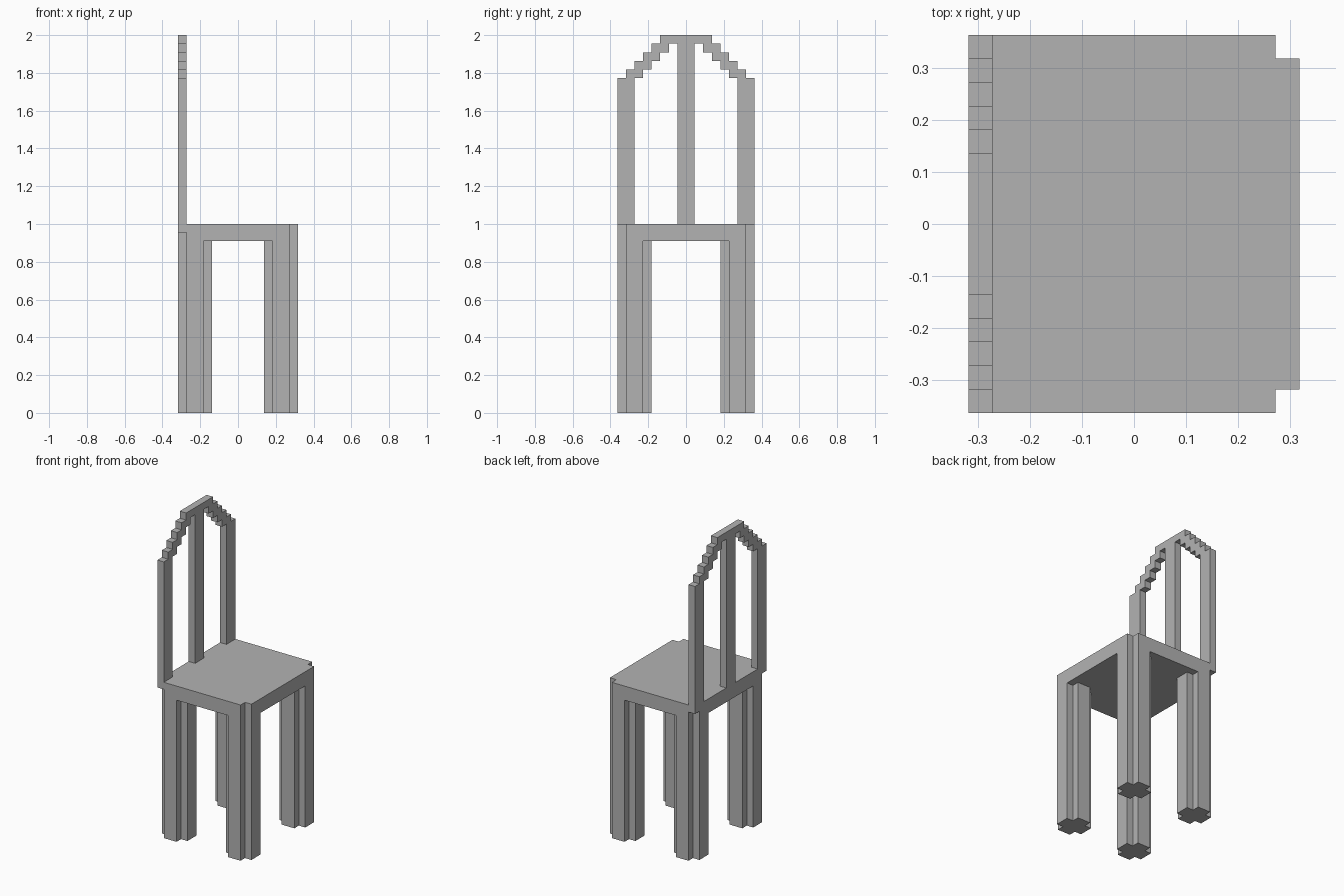
import bpy
import bmesh
from mathutils import Vector

cube = bpy.data.objects.get("Cube")
if cube:
    bpy.data.objects.remove(cube)

U = 1 / 22  # size of one block

grey = bpy.data.materials.new("plain grey")
grey.use_nodes = True
colour = (0.45, 0.45, 0.45, 1)
grey.diffuse_color = colour
grey.node_tree.nodes["Principled BSDF"].inputs["Base Color"].default_value = colour


def prism(name, outline, depth):
    """Extrude a closed outline (in block units) along the depth vector."""
    bm = bmesh.new()
    face = bm.faces.new([bm.verts.new(Vector(p) * U) for p in outline])
    moved = bmesh.ops.extrude_face_region(bm, geom=[face], use_keep_orig=True)
    verts = [g for g in moved["geom"] if isinstance(g, bmesh.types.BMVert)]
    bmesh.ops.translate(bm, verts=verts, vec=Vector(depth) * U)
    bmesh.ops.recalc_face_normals(bm, faces=bm.faces)
    mesh = bpy.data.meshes.new(name)
    bm.to_mesh(mesh)
    bm.free()
    mesh.materials.append(grey)
    obj = bpy.data.objects.new(name, mesh)
    bpy.context.collection.objects.link(obj)
    return obj


def notched(cx, cy, hx, hy, z):
    """Rectangle with a one-block notch cut from each corner."""
    points = []
    for sx, sy in ((1, 1), (-1, 1), (-1, -1), (1, -1)):
        corner = [(hx, hy - 1), (hx - 1, hy - 1), (hx - 1, hy)]
        if sx * sy < 0:
            corner.reverse()
        points += [(cx + sx * x, cy + sy * y, z) for x, y in corner]
    return points


# Seat slab
prism("seat", notched(0, 0, 7, 8, 20), (0, 0, 2))

# Four cross-shaped legs
for x_name, x in (("left", 5), ("right", -5)):
    for y_name, y in (("front", -6), ("back", 6)):
        prism(f"{y_name}_{x_name}_leg", notched(x, y, 2, 2, 0), (0, 0, 20))

# Backrest frame: two posts joined by a stepped arch
inner = [(-8, 21), (-7, 21), (-7, 22), (-6, 22)]
outer = [(-8, 39)]
for i in range(4):
    inner += [(i - 6, 39 + i), (i - 5, 39 + i)]
for i in range(5):
    outer += [(i - 7, 39 + i), (i - 7, 40 + i)]
inner.append((-2, 43))


def mirror(path):
    return [(-y, z) for y, z in reversed(path)]


loop = inner + mirror(inner) + mirror(outer)[::-1] + outer[::-1]
prism("backrest_frame", [(-7, y, z) for y, z in loop], (1, 0, 0))

# Central backrest slat
slat = [(-1, 22), (1, 22), (1, 43), (-1, 43)]
prism("backrest_slat", [(-7, y, z) for y, z in slat], (1, 0, 0))
